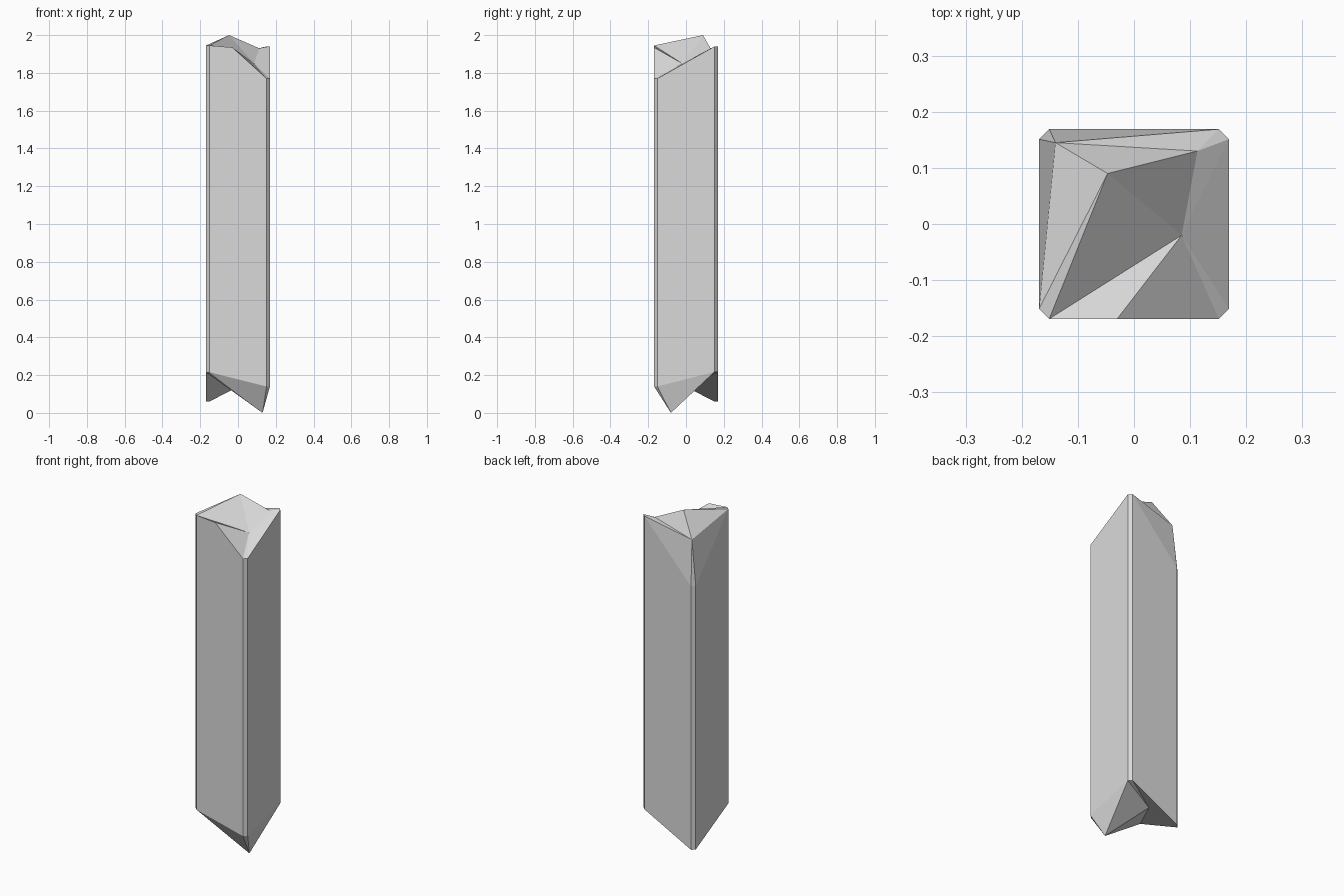
import bpy
import bmesh

cube = bpy.data.objects.get("Cube")
if cube:
    bpy.data.objects.remove(cube, do_unlink=True)

HALF = 0.169      # half width of the beam
CHAMFER = 0.018   # bevel on the long edges

# Single stone colour
stone = bpy.data.materials.new("light_grey")
stone.use_nodes = True
grey = (0.7, 0.7, 0.7, 1)
stone.diffuse_color = grey
stone.node_tree.nodes["Principled BSDF"].inputs["Base Color"].default_value = grey

bm = bmesh.new()


def ring(heights):
    """Chamfered square; one height per corner: front -x, front +x, back +x, back -x."""
    inner = HALF - CHAMFER
    (a, b, c, d) = heights
    pts = [(-inner, -HALF, a), (inner, -HALF, b), (HALF, -inner, b), (HALF, inner, c),
           (inner, HALF, c), (-inner, HALF, d), (-HALF, inner, d), (-HALF, -inner, a)]
    return [bm.verts.new(p) for p in pts]


def fan(apex, *chain):
    """Triangles from an apex to each consecutive pair in a chain."""
    for p, q in zip(chain, chain[1:]):
        bm.faces.new((apex, p, q))


top = ring((1.945, 1.77, 1.94, 1.607))
low = ring((0.215, 0.14, 0.217, 0.06))

# Broken top: peak, dip, back ridge points and a notch on the front rim
peak = bm.verts.new((-0.047, 0.09, 2.0))
dip = bm.verts.new((0.085, -0.02, 1.85))
ridge = bm.verts.new((0.113, 0.13, 1.93))
shoulder = bm.verts.new((-0.14, 0.145, 1.87))
rim = bm.verts.new((-0.03, -HALF, 1.935))

# Shaft sides
bm.faces.new((low[0], low[1], top[1], rim, top[0]))
for i in range(1, 8):
    j = (i + 1) % 8
    bm.faces.new((low[i], low[j], top[j], top[i]))

# Top facets
fan(dip, peak, top[0], rim, top[1], top[2], top[3], ridge, peak)
fan(ridge, top[3], top[4])
fan(shoulder, peak, ridge, top[4], top[5], top[6], top[7], peak)
fan(peak, top[7], top[0])

# Broken bottom: one low tip and one hollow
tip = bm.verts.new((0.13, -0.08, 0.0))
hollow = bm.verts.new((-0.043, 0.07, 0.168))
fan(tip, hollow, low[7], low[0], low[1], low[2], low[3], hollow)
fan(hollow, *low[3:8])

bmesh.ops.recalc_face_normals(bm, faces=bm.faces[:])
mesh = bpy.data.meshes.new("broken_pillar")
bm.to_mesh(mesh)
bm.free()
mesh.materials.append(stone)
pillar = bpy.data.objects.new("broken_pillar", mesh)
bpy.context.collection.objects.link(pillar)
